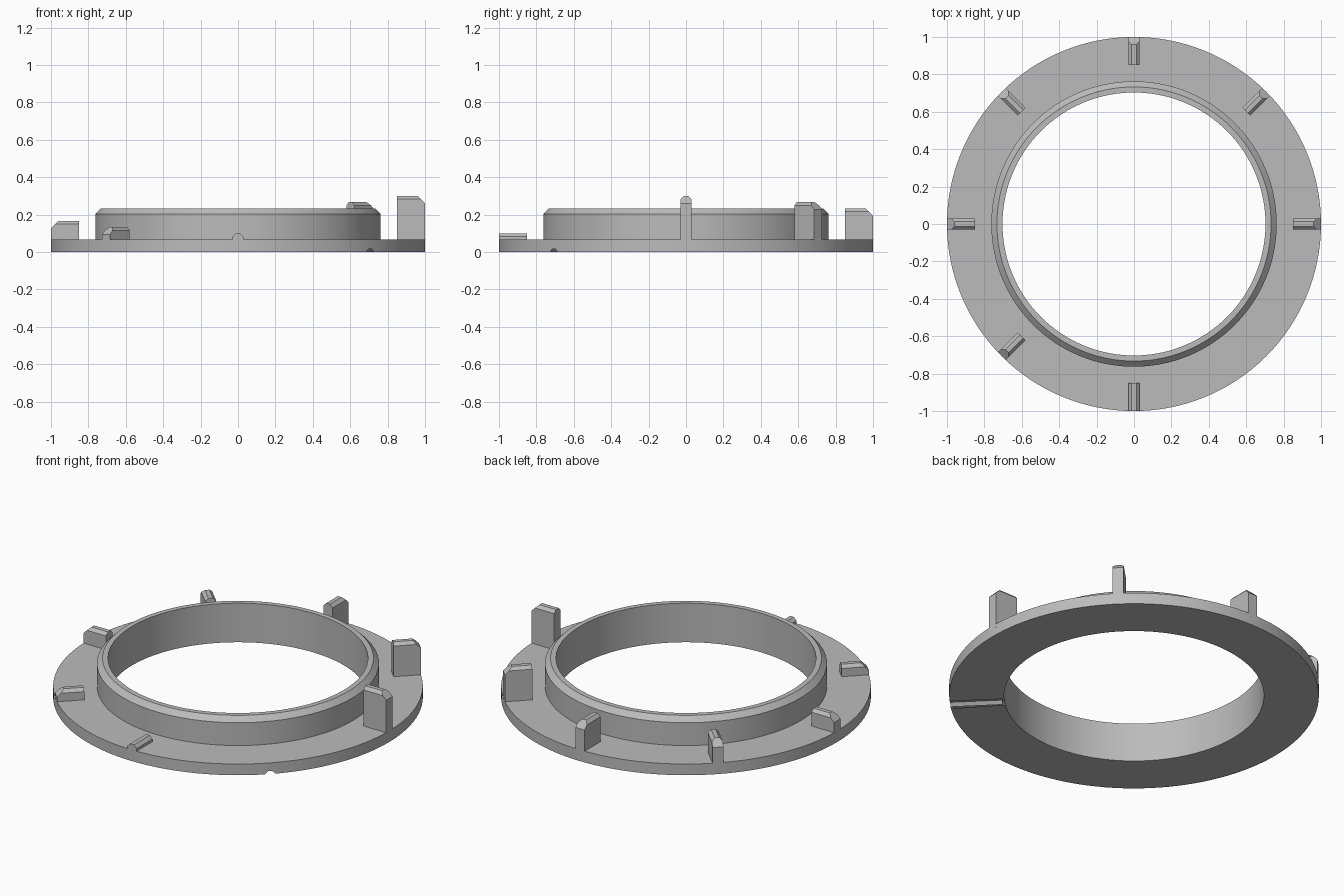
import bpy, bmesh, math
from mathutils import Matrix

cube = bpy.data.objects.get("Cube")
if cube:
    bpy.data.objects.remove(cube)

grey = bpy.data.materials.new("plain grey")
grey.use_nodes = True
COLOUR = (0.5, 0.5, 0.5, 1)
grey.diffuse_color = COLOUR
grey.node_tree.nodes["Principled BSDF"].inputs["Base Color"].default_value = COLOUR

PLATE = 1 / 15           # plate thickness
STEP = 1 / 30            # rise from one block to the next
HALF = 0.03              # half width of a block
CORNER = HALF * math.tan(math.pi / 8)


def finish(bm, name):
    bmesh.ops.recalc_face_normals(bm, faces=bm.faces)
    mesh = bpy.data.meshes.new(name)
    bm.to_mesh(mesh)
    bm.free()
    mesh.materials.append(grey)
    obj = bpy.data.objects.new(name, mesh)
    bpy.context.collection.objects.link(obj)
    return obj


def lathe(name, profile, steps=128):
    bm = bmesh.new()
    verts = [bm.verts.new((r, 0, z)) for r, z in profile]
    edges = [bm.edges.new((v, verts[(i + 1) % len(verts)])) for i, v in enumerate(verts)]
    bmesh.ops.spin(bm, geom=verts + edges, cent=(0, 0, 0), axis=(0, 0, 1),
                   angle=math.tau, steps=steps, use_merge=True)
    bmesh.ops.remove_doubles(bm, verts=bm.verts, dist=1e-5)
    return finish(bm, name)


def radial_bar(name, angle, inner, outer, bottom, top, chamfer=0):
    """Bar with a faceted round top, pointing outwards at the given angle."""
    shoulder = top - HALF + CORNER
    section = [(-HALF, bottom), (HALF, bottom), (HALF, shoulder),
               (CORNER, top), (-CORNER, top), (-HALF, shoulder)]
    bm = bmesh.new()
    face = bm.faces.new([bm.verts.new((inner, y, z)) for y, z in section])
    new = bmesh.ops.extrude_face_region(bm, geom=[face])["geom"]
    moved = [v for v in new if isinstance(v, bmesh.types.BMVert)]
    bmesh.ops.translate(bm, verts=moved, vec=(outer - inner, 0, 0))
    if chamfer:
        # slice off the upper outside corner
        cut = bmesh.ops.bisect_plane(
            bm, geom=bm.verts[:] + bm.edges[:] + bm.faces[:],
            plane_co=(outer - chamfer, 0, top), plane_no=(1, 0, 1), clear_outer=True)
        rim = [e for e in cut["geom_cut"] if isinstance(e, bmesh.types.BMEdge)]
        bmesh.ops.contextual_create(bm, geom=rim)
    bm.transform(Matrix.Rotation(math.radians(angle), 4, "Z"))
    return finish(bm, name)


# Flange and raised collar turned as one ring
ring = lathe("flanged_ring", [
    (0.703, 0), (1.0, 0), (1.0, PLATE), (0.763, PLATE),
    (0.763, 0.203), (0.733, 0.233), (0.703, 0.233)])

# Radial groove under the flange
cutter = radial_bar("groove_cutter", -45, 0.715, 1.1, -0.1, HALF - CORNER)
cutter.hide_render = True
groove = ring.modifiers.new("groove", "BOOLEAN")
groove.operation = "DIFFERENCE"
groove.solver = "EXACT"
groove.object = cutter
bpy.context.view_layer.objects.active = ring
ring.select_set(True)
bpy.ops.object.modifier_apply(modifier="groove")
bpy.data.objects.remove(cutter)
bpy.ops.object.shade_smooth_by_angle(angle=math.radians(25))

# Seven blocks, each one step taller, clockwise from the front
for i in range(7):
    radial_bar(f"step_block_{i + 1}", -90 - 45 * i, 0.85, 0.9995,
               PLATE - 0.02, PLATE + STEP * (i + 1), 0.04 if i else 0)
